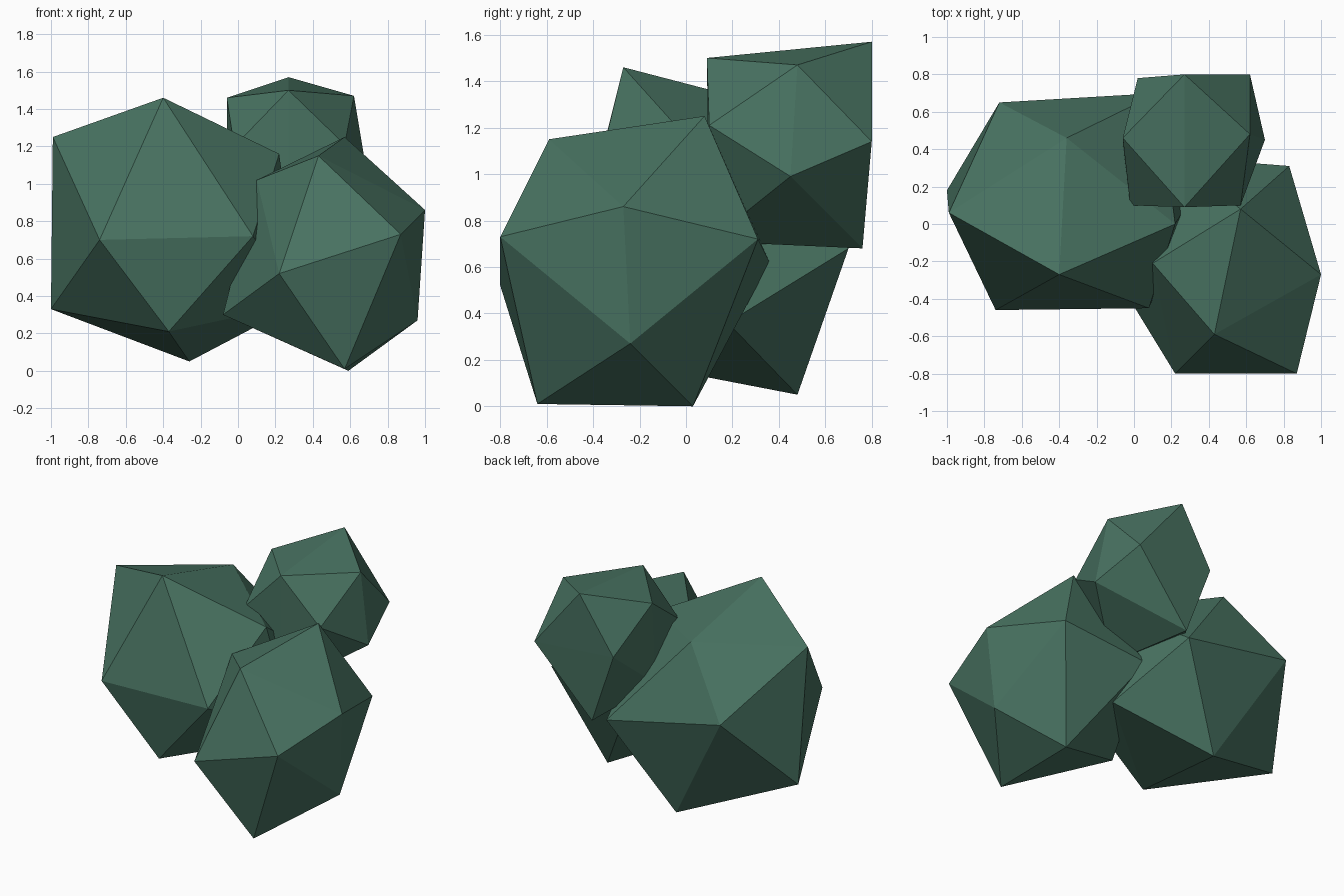
import bpy
import bmesh

# Remove the default cube only
default_cube = bpy.data.objects.get("Cube")
if default_cube is not None:
    bpy.data.objects.remove(default_cube, do_unlink=True)


def make_material(name, colour):
    """Flat matte material shown alike in the viewport and in a render."""
    material = bpy.data.materials.new(name)
    material.use_nodes = True
    material.diffuse_color = colour
    shader = material.node_tree.nodes["Principled BSDF"]
    shader.inputs["Base Color"].default_value = colour
    shader.inputs["Roughness"].default_value = 1.0
    return material


def make_clump(name, upper, middle, lower, material):
    """Faceted twelve-cornered clump: a hull stretched over three rings of corners."""
    bm = bmesh.new()
    for corner in upper + middle + lower:
        bm.verts.new(corner)
    hull = bmesh.ops.convex_hull(bm, input=bm.verts)
    buried = [item for item in hull["geom_interior"] if isinstance(item, bmesh.types.BMVert)]
    bmesh.ops.delete(bm, geom=buried, context="VERTS")
    bmesh.ops.recalc_face_normals(bm, faces=bm.faces)
    for face in bm.faces:
        face.smooth = False
    mesh = bpy.data.meshes.new(name)
    bm.to_mesh(mesh)
    bm.free()
    mesh.materials.append(material)
    clump = bpy.data.objects.new(name, mesh)
    bpy.context.collection.objects.link(clump)
    return clump


leaf_green = make_material("dark_leaf_green", (0.065, 0.17, 0.12, 1))

# Large clump on the right of the bush
make_clump(
    "large_foliage_clump",
    upper=[(-.4, -.27, 1.46), (-.99, .06, 1.25), (.22, 0, 1.16), (-.36, .46, 1.27)],
    middle=[(-.74, -.46, .7), (.08, -.45, .72), (-.72, .65, .85), (.13, .7, .68)],
    lower=[(-1, .18, .33), (-.26, .48, .05), (-.37, -.35, .21), (.33, .18, .36)],
    material=leaf_green,
)

# Front clump, resting on the ground
make_clump(
    "front_foliage_clump",
    upper=[(.43, -.59, 1.15), (.57, .08, 1.25), (.1, -.21, 1.02), (1, -.27, .86)],
    middle=[(.87, -.8, .73), (.22, -.8, .52), (.83, .31, .72), (.2, .36, .62)],
    lower=[(-.08, -.31, .3), (.57, -.64, .01), (.96, -.24, .27), (.59, .03, 0)],
    material=leaf_green,
)

# Small clump, raised at the back
make_clump(
    "back_foliage_clump",
    upper=[(.27, .8, 1.57), (.27, .09, 1.5), (.62, .48, 1.47), (-.06, .46, 1.46)],
    middle=[(.62, .8, 1.14), (.02, .78, 1.18), (.57, .1, 1.21), (-.02, .1, 1.2)],
    lower=[(.7, .45, .99), (-.06, .42, .88), (.2, .76, .68), (.27, .1, .71)],
    material=leaf_green,
)
